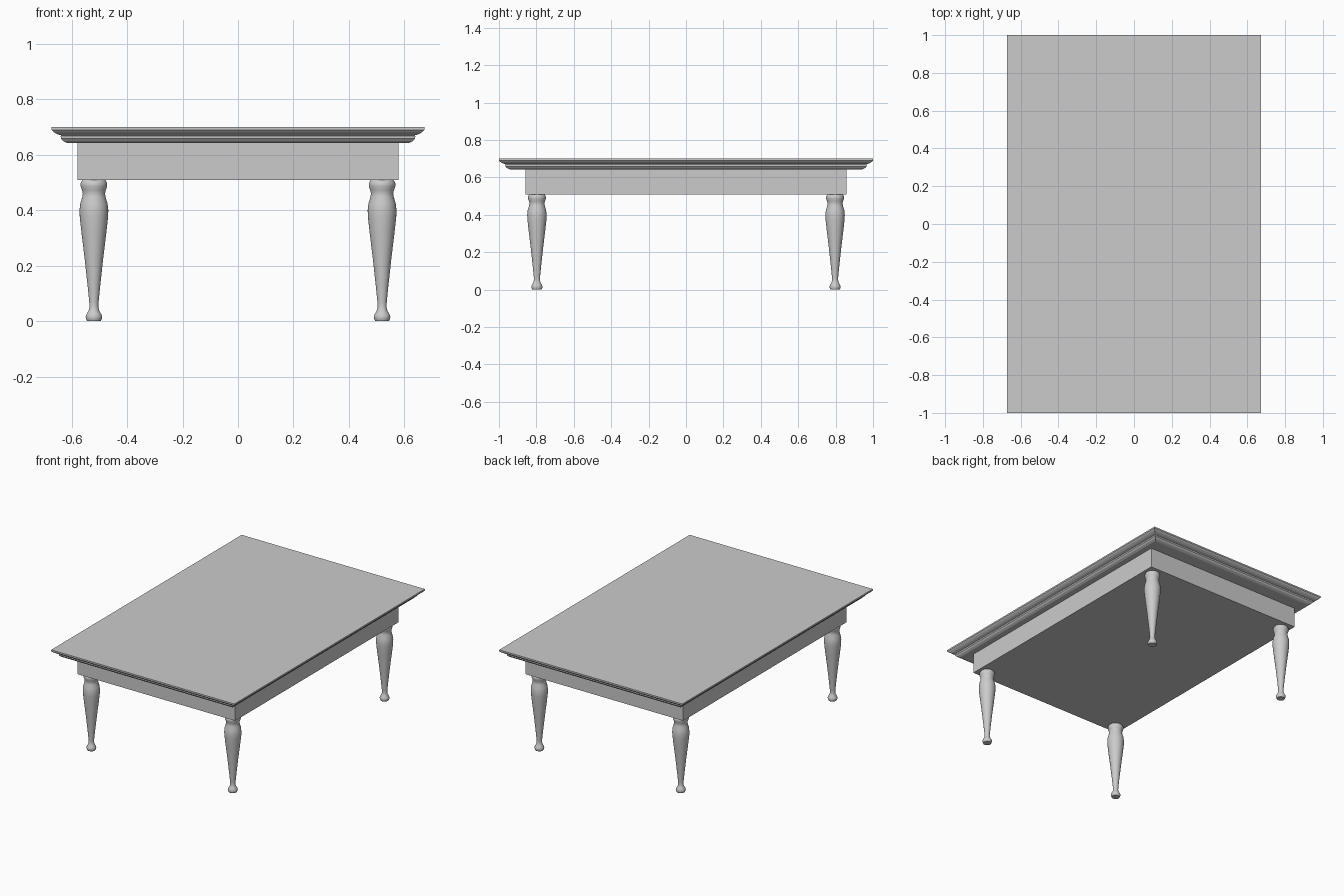
import bpy, bmesh, math

if "Cube" in bpy.data.objects:
    bpy.data.objects.remove(bpy.data.objects["Cube"])


def make_object(name, bm):
    bmesh.ops.recalc_face_normals(bm, faces=bm.faces)
    mesh = bpy.data.meshes.new(name)
    bm.to_mesh(mesh)
    bm.free()
    obj = bpy.data.objects.new(name, mesh)
    bpy.context.collection.objects.link(obj)
    return obj


def stacked_rects(name, half_x, half_y, profile):
    """Solid made of rectangles, each inset from the half sizes: (inset, z)."""
    bm = bmesh.new()
    rings = []
    for inset, z in profile:
        x, y = half_x - inset, half_y - inset
        rings.append([bm.verts.new((sx * x, sy * y, z))
                      for sx, sy in ((-1, -1), (1, -1), (1, 1), (-1, 1))])
    for a, b in zip(rings, rings[1:]):
        for i in range(4):
            j = (i + 1) % 4
            bm.faces.new((a[i], a[j], b[j], b[i]))
    bm.faces.new(rings[0])
    bm.faces.new(rings[-1])
    return make_object(name, bm)


def turned(name, profile, location, sides=32):
    """Solid of revolution around z: (radius, z)."""
    bm = bmesh.new()
    rings = []
    for r, z in profile:
        rings.append([bm.verts.new((r * math.cos(2 * math.pi * i / sides),
                                    r * math.sin(2 * math.pi * i / sides), z))
                      for i in range(sides)])
    for a, b in zip(rings, rings[1:]):
        for i in range(sides):
            j = (i + 1) % sides
            bm.faces.new((a[i], a[j], b[j], b[i]))
    bm.faces.new(rings[0])
    bm.faces.new(rings[-1])
    obj = make_object(name, bm)
    obj.location = location
    bpy.ops.object.select_all(action='DESELECT')
    obj.select_set(True)
    bpy.context.view_layer.objects.active = obj
    bpy.ops.object.shade_smooth_by_angle(angle=math.radians(40))
    return obj


# Tabletop with moulded edge
stacked_rects("tabletop", 0.673, 1.0, [
    (0.0, 0.70), (0.0, 0.69), (0.008, 0.682), (0.02, 0.675), (0.036, 0.670),
    (0.033, 0.668), (0.034, 0.659), (0.042, 0.650), (0.056, 0.643), (0.066, 0.642)])

# Apron box under the top
stacked_rects("apron", 0.58, 0.858, [(0.0, 0.643), (0.0, 0.509)])

# Four turned legs
leg_profile = [
    (0.025, 0.0), (0.028, 0.007), (0.030, 0.016), (0.026, 0.026), (0.019, 0.038),
    (0.016, 0.052), (0.017, 0.07), (0.023, 0.13), (0.034, 0.23), (0.045, 0.32),
    (0.051, 0.375), (0.052, 0.40), (0.049, 0.425), (0.042, 0.448), (0.040, 0.460),
    (0.043, 0.473), (0.048, 0.487), (0.048, 0.497), (0.044, 0.505), (0.041, 0.509)]
for side, sx in (("left", -1), ("right", 1)):
    for end, sy in (("front", -1), ("back", 1)):
        turned(f"{end}_{side}_leg", leg_profile, (sx * 0.52, sy * 0.797, 0))
